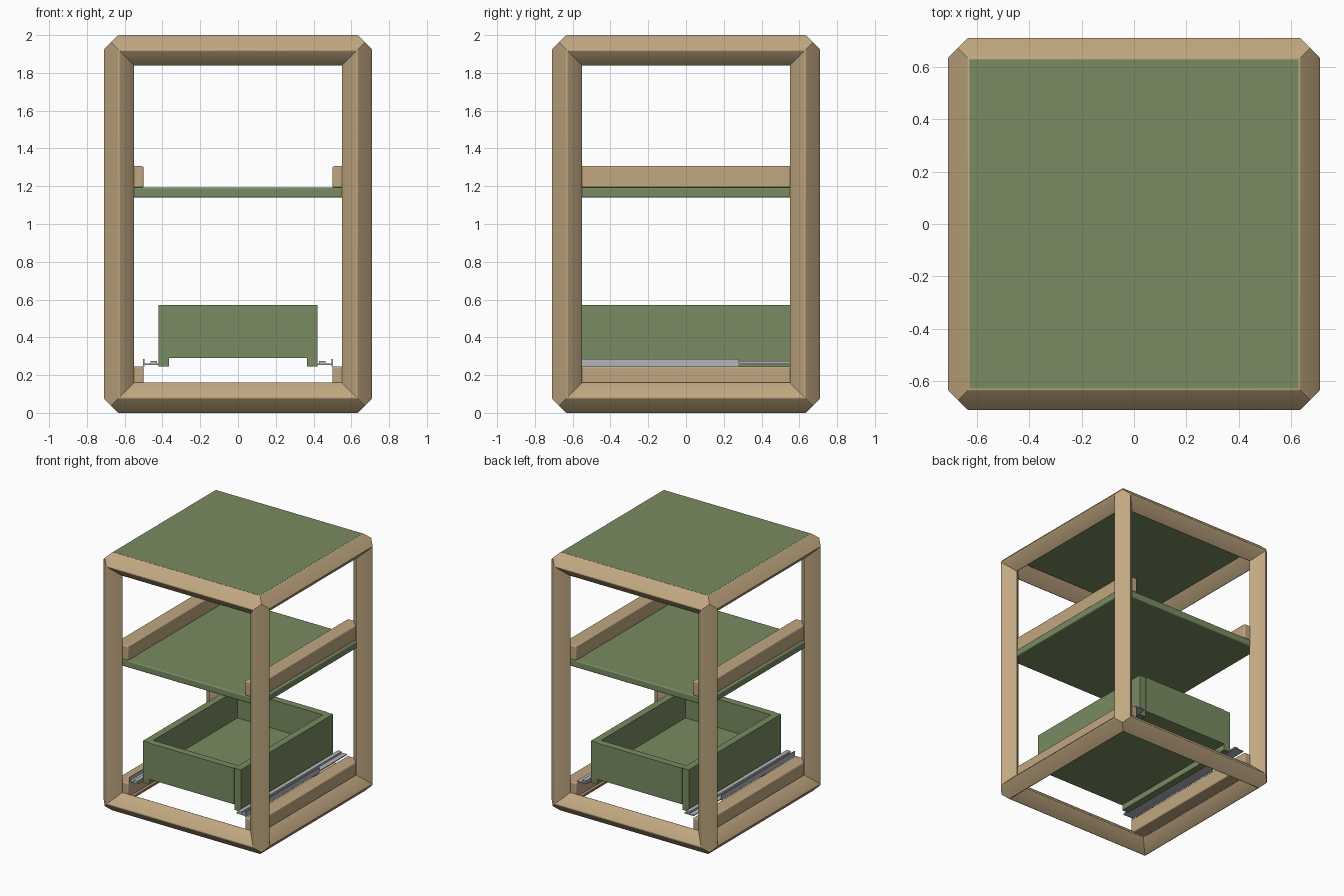
import bpy, bmesh, math

if "Cube" in bpy.data.objects:
    bpy.data.objects.remove(bpy.data.objects["Cube"])

def material(name, rgb):
    m = bpy.data.materials.new(name)
    m.diffuse_color = (*rgb, 1)
    m.use_nodes = True
    m.node_tree.nodes["Principled BSDF"].inputs["Base Color"].default_value = m.diffuse_color
    return m

WOOD = material("wood", (0.53, 0.39, 0.22))
GREEN = material("green_board", (0.19, 0.26, 0.12))
GREY = material("metal", (0.45, 0.46, 0.48))

def finish(bm, name, mat):
    bmesh.ops.recalc_face_normals(bm, faces=bm.faces)
    me = bpy.data.meshes.new(name)
    bm.to_mesh(me)
    bm.free()
    me.materials.append(mat)
    ob = bpy.data.objects.new(name, me)
    bpy.context.collection.objects.link(ob)
    return ob

def box(name, x, y, z, mat, bevel=0.0):
    bm = bmesh.new()
    bmesh.ops.create_cube(bm, size=1)
    for v in bm.verts:
        for i, (lo, hi) in enumerate((x, y, z)):
            v.co[i] = (lo + hi) / 2 + v.co[i] * (hi - lo)
    ob = finish(bm, name, mat)
    if bevel:
        mod = ob.modifiers.new("edge", 'BEVEL')
        mod.width, mod.segments = bevel, 3
        smooth(ob)
    return ob

def smooth(ob):
    bpy.ops.object.select_all(action='DESELECT')
    bpy.context.view_layer.objects.active = ob
    ob.select_set(True)
    bpy.ops.object.shade_smooth_by_angle(angle=math.radians(35))

def pair(name, x, y, z, mat, bevel=0.0):
    box(name + "_right", x, y, z, mat, bevel)
    box(name + "_left", (-x[1], -x[0]), y, z, mat, bevel)

# Mitred frame: twelve diamond-section beams with softened edges
R, D = 0.008, 0.08
section = []
flat = ((D - R) / math.sqrt(2) + R) / math.sqrt(2)
for k in range(4):
    a = k * math.pi / 2
    for j in range(4):
        t = a - math.pi / 4 + j * math.pi / 6
        section.append(((D - R) * math.cos(a) + R * math.cos(t),
                        (D - R) * math.sin(a) + R * math.sin(t)))
    if k == 0:
        section.append((flat, flat))
    if k == 2:
        section.append((-flat, -flat))

half = (0.63, 0.63, 0.92)
bm = bmesh.new()
for c in range(3):
    a, b = (c + 1) % 3, (c + 2) % 3
    for sa in (-1, 1):
        for sb in (-1, 1):
            rings = []
            for sc in (-1, 1):
                ring = []
                for p, q in section:
                    co = [0, 0, 0]
                    co[a] = sa * (half[a] + p)
                    co[b] = sb * (half[b] + q)
                    co[c] = sc * (half[c] + min(p, q))
                    co[2] += 1
                    ring.append(bm.verts.new(co))
                rings.append(ring)
            n = len(section)
            for i in range(n):
                j = (i + 1) % n
                bm.faces.new((rings[0][i], rings[0][j], rings[1][j], rings[1][i]))
bmesh.ops.remove_doubles(bm, verts=bm.verts, dist=0.0005)
smooth(finish(bm, "frame", WOOD))

# Top board and middle shelf
box("top_board", (-0.627, 0.627), (-0.627, 0.627), (1.945, 2.0), GREEN)
box("shelf", (-0.63, 0.63), (-0.63, 0.63), (1.14, 1.193), GREEN, 0.008)

# Side rails above the shelf and under the drawer
pair("shelf_rail", (0.5, 0.613), (-0.63, 0.63), (1.193, 1.306), WOOD, 0.008)
pair("drawer_rail", (0.5, 0.613), (-0.63, 0.63), (0.133, 0.246), WOOD, 0.008)

# Drawer
pair("drawer_side", (0.365, 0.42), (-0.565, 0.565), (0.246, 0.57), GREEN)
box("drawer_front", (-0.365, 0.365), (-0.57, -0.515), (0.29, 0.57), GREEN)
box("drawer_back", (-0.365, 0.365), (0.515, 0.57), (0.29, 0.57), GREEN)
box("drawer_floor", (-0.365, 0.365), (-0.515, 0.515), (0.29, 0.35), GREEN)

# Drawer slides: flat runner, inner channel and upright fixing flange
pair("slide_runner", (0.42, 0.5), (-0.62, 0.62), (0.254, 0.261), GREY)
pair("slide_channel", (0.43, 0.462), (-0.62, 0.61), (0.261, 0.275), GREY)
pair("slide_flange", (0.496, 0.502), (-0.62, 0.28), (0.246, 0.286), GREY)
